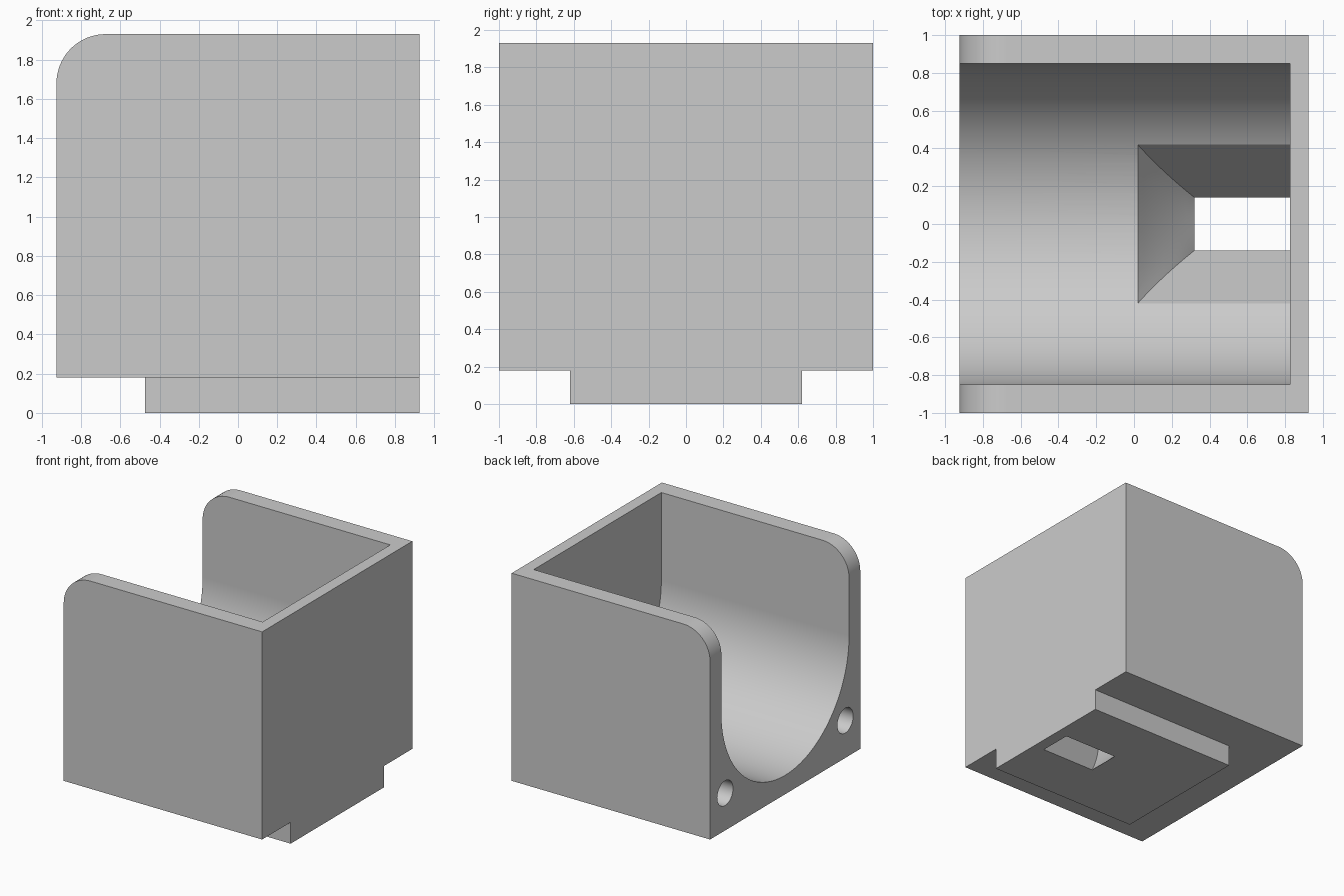
import bpy
import bmesh
from math import cos, sin, pi, sqrt
from mathutils import Vector

if "Cube" in bpy.data.objects:
    bpy.data.objects.remove(bpy.data.objects["Cube"], do_unlink=True)

HX, TOP, STEP = 0.925, 1.93, 0.18      # half length, top and underside of the box
BACK = 0.825                           # inner face of the end wall
R, ZC = 0.85, 1.19                     # cradle radius and axis height

grey = bpy.data.materials.new("light_grey")
grey.use_nodes = True
grey.diffuse_color = (0.6, 0.6, 0.6, 1)
grey.node_tree.nodes["Principled BSDF"].inputs["Base Color"].default_value = (0.6, 0.6, 0.6, 1)


def loft(name, rings):
    """Closed solid through rings that have equal point counts."""
    bm = bmesh.new()
    loops = [[bm.verts.new(p) for p in ring] for ring in rings]
    n = len(loops[0])
    for a, b in zip(loops, loops[1:]):
        for i in range(n):
            j = (i + 1) % n
            bm.faces.new((a[i], a[j], b[j], b[i]))
    bm.faces.new(loops[0])
    bm.faces.new(loops[-1])
    bmesh.ops.recalc_face_normals(bm, faces=bm.faces)
    mesh = bpy.data.meshes.new(name)
    bm.to_mesh(mesh)
    bm.free()
    mesh.materials.append(grey)
    obj = bpy.data.objects.new(name, mesh)
    bpy.context.collection.objects.link(obj)
    return obj


def extrude(name, profile, axis, start, end):
    def place(p, d):
        return Vector((d, p[0], p[1])) if axis == "x" else Vector((p[0], d, p[1]))
    return loft(name, [[place(p, d) for p in profile] for d in (start, end)])


def arc(cx, cz, r, a0, a1, steps):
    angles = [a0 + (a1 - a0) * i / steps for i in range(steps + 1)]
    return [(cx + r * cos(a), cz + r * sin(a)) for a in angles]


def combine(target, tool, operation):
    mod = target.modifiers.new(operation.lower(), "BOOLEAN")
    mod.operation, mod.solver, mod.object = operation, "EXACT", tool
    bpy.context.view_layer.objects.active = target
    bpy.ops.object.modifier_apply(modifier=mod.name)
    bpy.data.objects.remove(tool, do_unlink=True)


# Box with rounded upper corners at the open end
corner = arc(-HX + 0.25, TOP - 0.25, 0.25, pi, pi / 2, 16)
holder = extrude("cradle_holder", [(HX, STEP), (-HX, STEP)] + corner + [(HX, TOP)], "y", -1, 1)

# Foot block, flush with the end wall
foot = extrude("foot", [(-0.62, 0), (0.62, 0), (0.62, 0.25), (-0.62, 0.25)], "x", -0.475, HX)
combine(holder, foot, "UNION")

# U-shaped cradle, open at the top and one end
trough = arc(0, ZC, R, -pi, 0, 64) + [(R, 2.2), (-R, 2.2)]
combine(holder, extrude("trough_cutter", trough, "x", -1.2, BACK), "DIFFERENCE")

# Funnel from the cradle floor down to a slot through the foot
def funnel_ring(s, lift=0.0):
    half = 0.14 + 0.28 * s
    x0 = 0.32 - 0.3 * s - 0.05 * s * (1 - s)
    rim = ZC - sqrt(R * R - 0.42 ** 2)
    ys = [half * (i / 8 - 1) for i in range(17)]
    def height(y):
        floor = ZC - sqrt(R * R - (y / half * 0.42) ** 2)
        return (floor if s > 0 else rim) * s + lift
    near = [(x0, y, height(y)) for y in ys]
    far = [(BACK, y, height(y)) for y in reversed(ys)]
    return near + far

rings = [funnel_ring(0, -0.1)] + [funnel_ring(i / 8) for i in range(9)] + [funnel_ring(1, 0.3)]
combine(holder, loft("funnel_cutter", rings), "DIFFERENCE")

# Blind screw holes in the open end
for side in (-1, 1):
    circle = arc(side * 0.8, 0.495, 0.105, 0, 2 * pi, 32)[:-1]
    combine(holder, extrude("hole_cutter", circle, "x", -1.2, -0.1), "DIFFERENCE")

# Smooth curves, crisp edges, flat planes
bpy.ops.object.select_all(action="DESELECT")
holder.select_set(True)
bpy.context.view_layer.objects.active = holder
bpy.ops.object.shade_smooth_by_angle(angle=pi / 6)
weighted = holder.modifiers.new("weighted_normals", "WEIGHTED_NORMAL")
weighted.keep_sharp = True
